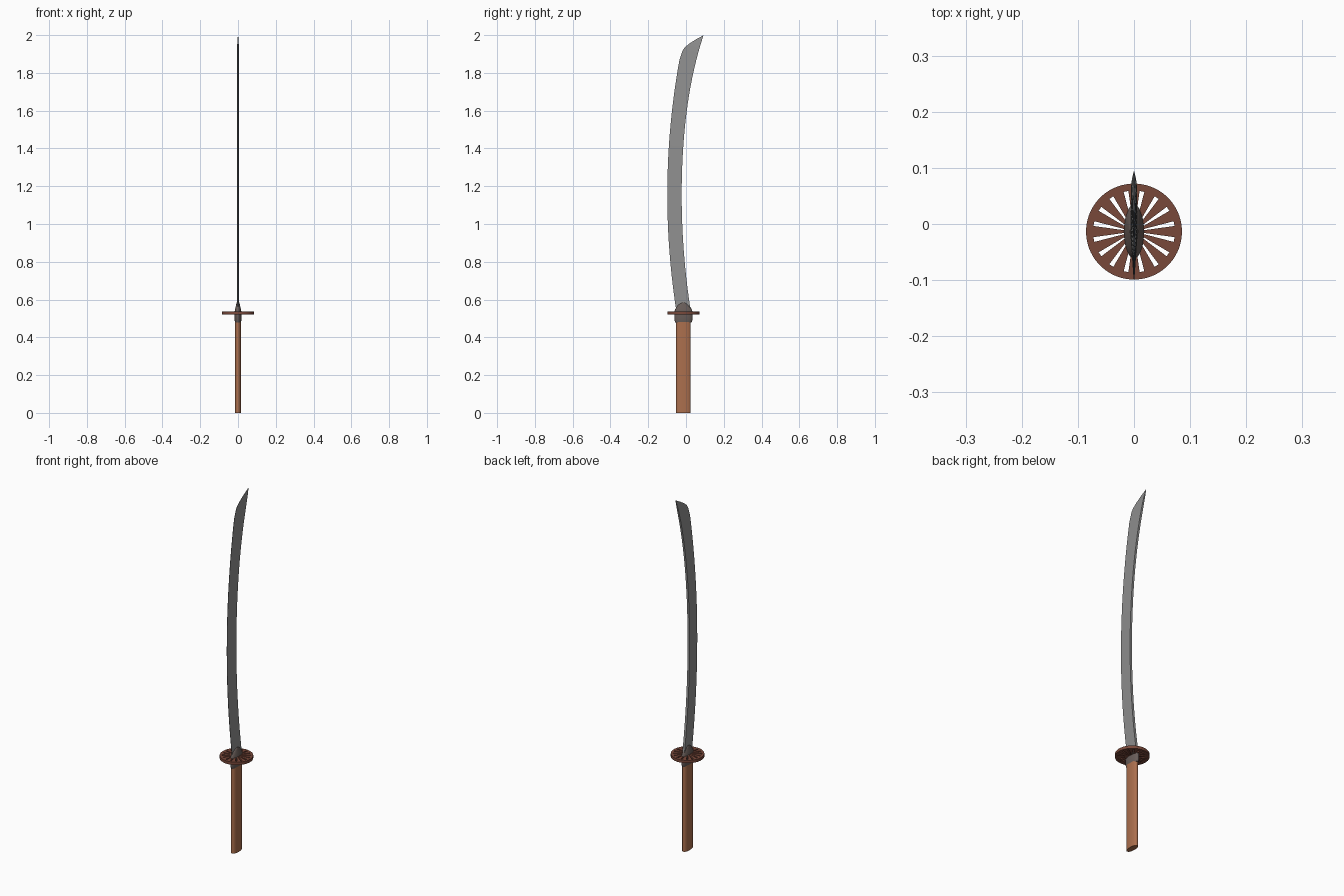
import bpy, bmesh, math

if "Cube" in bpy.data.objects:
    bpy.data.objects.remove(bpy.data.objects["Cube"])

CY = -0.0135  # centre line of the hilt in y


def material(name, rgb):
    m = bpy.data.materials.new(name)
    m.diffuse_color = (*rgb, 1)
    m.use_nodes = True
    m.node_tree.nodes["Principled BSDF"].inputs["Base Color"].default_value = m.diffuse_color
    return m


STEEL = material("blade steel", (0.28, 0.28, 0.28))
IRON = material("dark iron", (0.14, 0.11, 0.10))
WOOD = material("brown wood", (0.41, 0.16, 0.075))
COPPER = material("guard copper", (0.19, 0.065, 0.042))


def finish(bm, name, mat, angle=30):
    bmesh.ops.recalc_face_normals(bm, faces=bm.faces)
    me = bpy.data.meshes.new(name)
    bm.to_mesh(me)
    bm.free()
    ob = bpy.data.objects.new(name, me)
    bpy.context.collection.objects.link(ob)
    me.materials.append(mat)
    bpy.ops.object.select_all(action='DESELECT')
    bpy.context.view_layer.objects.active = ob
    ob.select_set(True)
    bpy.ops.object.shade_smooth_by_angle(angle=math.radians(angle))
    return ob


def loft(name, rings, mat):
    """Skin closed rings of points and cap both ends."""
    bm = bmesh.new()
    rows = [[bm.verts.new(p) for p in r] for r in rings]
    n = len(rows[0])
    for a, b in zip(rows, rows[1:]):
        for i in range(n):
            j = (i + 1) % n
            bm.faces.new((a[i], a[j], b[j], b[i]))
    bm.faces.new(rows[0])
    bm.faces.new(rows[-1])
    bmesh.ops.remove_doubles(bm, verts=bm.verts, dist=1e-5)
    return finish(bm, name, mat)


def oval(z, hx, hy, power=2.0, n=32):
    def f(v):
        return math.copysign(abs(v) ** (2 / power), v)
    return [(hx * f(math.cos(2 * math.pi * i / n)),
             CY + hy * f(math.sin(2 * math.pi * i / n)), z) for i in range(n)]


# handle: plain oval grip
loft("handle", [oval(0, 0.016, 0.0385, 2.4), oval(0.49, 0.016, 0.0385, 2.4)], WOOD)

# collar: ferrule under the guard, arched throat above it
sections = [(0.478, 0.0155, 0.043), (0.492, 0.018, 0.048), (0.535, 0.018, 0.048),
            (0.548, 0.016, 0.044), (0.560, 0.013, 0.037), (0.572, 0.010, 0.027),
            (0.580, 0.0085, 0.016), (0.584, 0.0075, 0.006)]
loft("collar", [oval(*s) for s in sections], IRON)

# guard: pierced disc with 16 wedge slots
bm = bmesh.new()
angles = []
for k in range(16):
    mid = 11.25 + 22.5 * k
    angles += [mid - 3.4, mid + 3.4, mid + 8.7, mid + 13.8]
radii = [0.018, 0.073, 0.0855]
Z0, Z1 = 0.522, 0.538
grid = [[bm.verts.new((r * math.cos(math.radians(a)),
                       CY + r * math.sin(math.radians(a)), Z0)) for a in angles]
        for r in radii]
N = len(angles)
bm.faces.new(grid[0])
for ri in range(2):
    for i in range(N):
        if ri == 0 and i % 4 == 0:
            continue  # slot opening
        j = (i + 1) % N
        bm.faces.new((grid[ri][i], grid[ri + 1][i], grid[ri + 1][j], grid[ri][j]))
ext = bmesh.ops.extrude_face_region(bm, geom=bm.faces[:], use_keep_orig=True)
for v in ext["geom"]:
    if isinstance(v, bmesh.types.BMVert):
        v.co.z = Z1
finish(bm, "guard", COPPER)


# blade: curved wedge, flat spine on +y, cutting edge on -y
def edge_y(z):
    return -0.099 + 0.126 * (z - 1.155) ** 2


def spine_y(z):
    d = z - 1.155
    return -0.023 + 0.127 * d * d + (0.05 * d ** 4 if d > 0 else 0)


def section(ey, ez, sz, t):
    sy = spine_y(sz)
    return [(-t, sy, sz), (t, sy, sz), (t * 0.12, ey, ez), (-t * 0.12, ey, ez)]


rings = []
for i in range(29):
    z = 0.53 + (1.87 - 0.53) * i / 28
    rings.append(section(edge_y(z), z, z, 0.0065 - 0.001 * i / 28))
# swept point
for ey, ez, sz, t in [(-0.018, 1.918, 1.905, 0.0052), (-0.006, 1.936, 1.93, 0.0048),
                      (0.018, 1.955, 1.952, 0.004), (0.05, 1.976, 1.974, 0.0028),
                      (0.094, 2.0, 1.999, 0.0006)]:
    rings.append(section(ey, ez, sz, t))
loft("blade", rings, STEEL)
